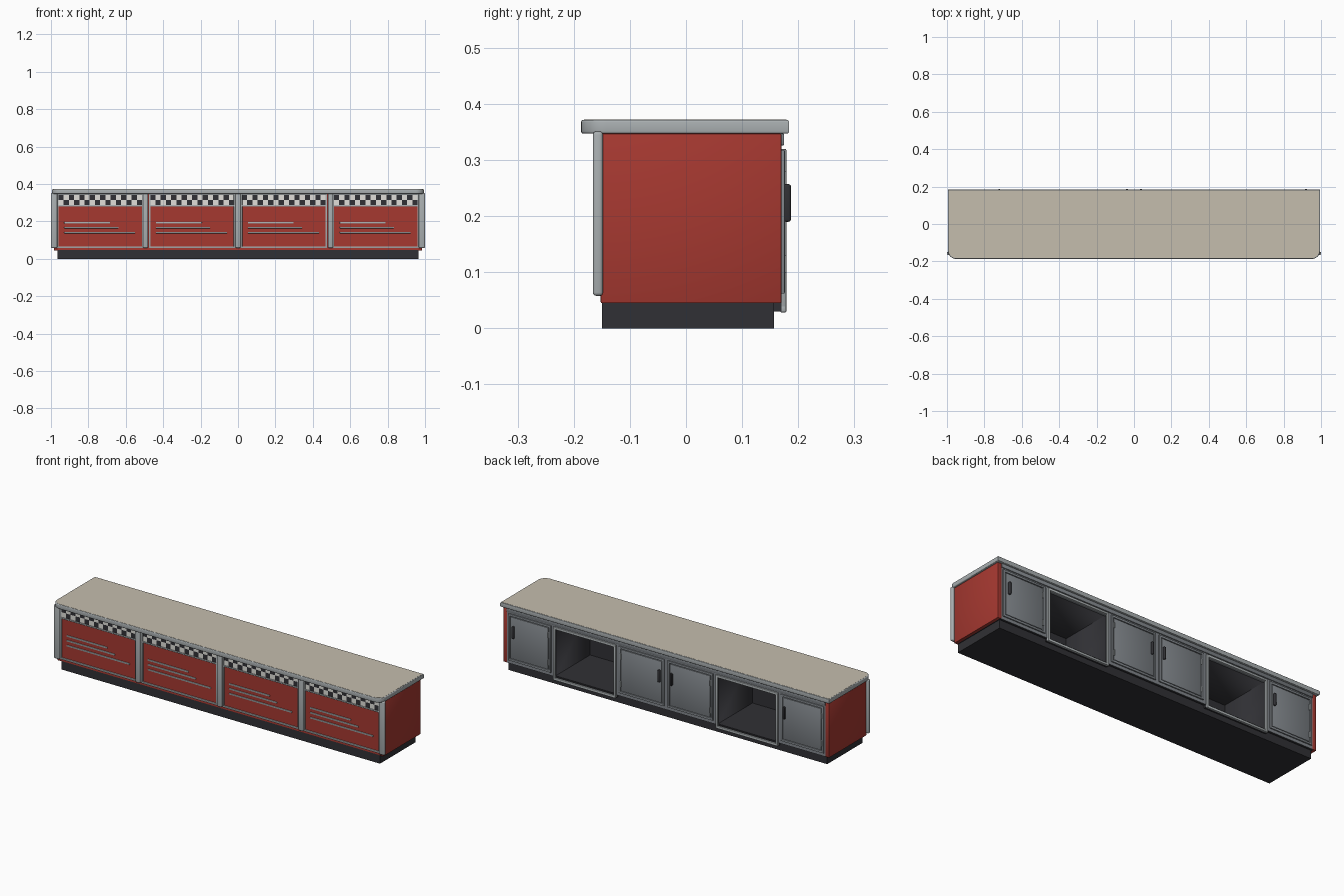
import bpy, bmesh, math
from mathutils import Matrix, Vector

if "Cube" in bpy.data.objects:
    bpy.data.objects.remove(bpy.data.objects["Cube"])


def mat(name, r, g, b):
    m = bpy.data.materials.new(name)
    m.diffuse_color = (r, g, b, 1)
    m.use_nodes = True
    m.node_tree.nodes["Principled BSDF"].inputs["Base Color"].default_value = m.diffuse_color
    return m


RED = mat("red", 0.38, 0.04, 0.03)
DARK = mat("dark", 0.03, 0.03, 0.035)
STEEL = mat("steel", 0.4, 0.43, 0.44)
GREY = mat("grey", 0.22, 0.24, 0.26)
CREAM = mat("cream", 0.56, 0.51, 0.42)
WHITE = mat("white", 0.75, 0.74, 0.7)


def finish(bm, name, *mats):
    me = bpy.data.meshes.new(name)
    bm.to_mesh(me)
    bm.free()
    ob = bpy.data.objects.new(name, me)
    bpy.context.collection.objects.link(ob)
    for m in mats:
        me.materials.append(m)
    if mats:
        me.shade_smooth()
        me.set_sharp_from_angle(angle=math.radians(35))
    return ob


def add_box(bm, x, y, z, bevel=0, seg=2):
    lo, hi = Vector((x[0], y[0], z[0])), Vector((x[1], y[1], z[1]))
    part = bmesh.new()
    bmesh.ops.create_cube(part, size=1, matrix=Matrix.Translation((lo + hi) / 2)
                          @ Matrix.Diagonal((*(hi - lo), 1)))
    if bevel:
        bmesh.ops.bevel(part, geom=part.edges[:], offset=bevel, segments=seg,
                        profile=0.5, affect='EDGES')
    tmp = bpy.data.meshes.new("tmp")
    part.to_mesh(tmp)
    part.free()
    bm.from_mesh(tmp)
    bpy.data.meshes.remove(tmp)


def box(name, m, x, y, z, bevel=0, seg=2):
    bm = bmesh.new()
    add_box(bm, x, y, z, bevel, seg)
    return finish(bm, name, m)


def frame(name, m, x, y, z, w, bevel=0.0015):
    # rectangular ring of four bars in the xz plane
    bm = bmesh.new()
    add_box(bm, (x[0], x[0] + w), y, z, bevel)
    add_box(bm, (x[1] - w, x[1]), y, z, bevel)
    add_box(bm, x, y, (z[0], z[0] + w), bevel)
    add_box(bm, x, y, (z[1] - w, z[1]), bevel)
    return finish(bm, name, m)


def slab(name, m, inset, z, bevel):
    # counter outline: rounded front corners, square back corners
    r, hx, yf, yb = 0.045 - inset, 0.995 - inset, -0.187 + inset, 0.184 - inset
    arc = [i * math.pi / 16 for i in range(9)]
    pts = [(hx, yb), (-hx, yb)]
    pts += [(-hx + r - r * math.cos(a), yf + r - r * math.sin(a)) for a in arc]
    pts += [(hx - r + r * math.sin(a), yf + r - r * math.cos(a)) for a in arc]
    bm = bmesh.new()
    f = bm.faces.new([bm.verts.new((px, py, z[0])) for px, py in pts])
    ext = bmesh.ops.extrude_face_region(bm, geom=[f])
    bmesh.ops.translate(bm, vec=(0, 0, z[1] - z[0]),
                        verts=[v for v in ext['geom'] if isinstance(v, bmesh.types.BMVert)])
    bmesh.ops.recalc_face_normals(bm, faces=bm.faces[:])
    if bevel:
        rim = [e for e in bm.edges if abs(e.verts[0].co.z - e.verts[1].co.z) < 1e-5]
        bmesh.ops.bevel(bm, geom=rim, offset=bevel, segments=3, profile=0.5, affect='EDGES')
    return finish(bm, name, m)


# Plinth, floor board and countertop
box("plinth", DARK, (-0.964, 0.964), (-0.15, 0.157), (0, 0.046))
box("floor_board", DARK, (-0.97, 0.97), (-0.145, 0.168), (0.045, 0.05))
slab("countertop_edge", STEEL, 0, (0.347, 0.3715), 0.004)
slab("countertop_surface", CREAM, 0.005, (0.365, 0.3722), 0)

# Red front and side panels
box("front_panel", RED, (-0.97, 0.97), (-0.15, -0.135), (0.046, 0.347))
for s, side in ((1, "right"), (-1, "left")):
    xs = sorted((s * 0.962, s * 0.985))
    box(side + "_side_panel", RED, xs, (-0.152, 0.17), (0.045, 0.347), 0.002)

# Front posts
for i, x in enumerate((-0.983, -0.494, 0, 0.494, 0.983)):
    w = 0.017 if abs(x) > 0.9 else 0.014
    box(f"front_post_{i}", STEEL, (x - w, x + w), (-0.166, -0.148), (0.058, 0.351), 0.006, 3)

# Four front bays: frame, checker band, trim rail and three stripes
for i in range(4):
    c = -0.7365 + i * 0.491
    x0, x1 = c - 0.2315, c + 0.2315
    frame(f"bay_frame_{i}", STEEL, (x0, x1), (-0.157, -0.148), (0.058, 0.349), 0.009)
    box(f"bay_rail_{i}", STEEL, (x0, x1), (-0.157, -0.148), (0.28, 0.288), 0.002)
    bm = bmesh.new()
    cols, a, dz = 16, x0 + 0.007, 0.028
    dx = (x1 - x0 - 0.014) / cols
    for col in range(cols):
        for row in range(2):
            n = len(bm.faces)
            u, v = a + col * dx, 0.287 + row * dz
            add_box(bm, (u, u + dx), (-0.153, -0.149), (v, v + dz))
            bm.faces.ensure_lookup_table()
            for f in bm.faces[n:]:
                f.material_index = (col + row) % 2
    finish(bm, f"checker_band_{i}", WHITE, DARK)
    for j, (z, length) in enumerate(((0.193, 0.245), (0.167, 0.29), (0.14, 0.38))):
        s0 = c - 0.193
        box(f"stripe_{i}_{j}", STEEL, (s0, s0 + length), (-0.155, -0.148),
            (z - 0.004, z + 0.004), 0.002)

# Grey back: uprights, with headers above the two open bays
for i, xs in enumerate(((-0.963, -0.675), (-0.305, 0.305), (0.675, 0.963))):
    box(f"back_panel_{i}", GREY, xs, (0.155, 0.17), (0.045, 0.347))
box("back_top_rail", GREY, (-0.963, 0.963), (0.155, 0.175), (0.326, 0.347), 0.002)

# Open bays: header, dark liner and frame
for s, side in ((1, "left"), (-1, "right")):
    xs = sorted((s * 0.302, s * 0.68))
    box(side + "_bay_header", GREY, xs, (0.155, 0.17), (0.308, 0.347))
    bm = bmesh.new()
    xi = (xs[0] + 0.009, xs[1] - 0.009)
    add_box(bm, xi, (-0.13, 0.17), (0.042, 0.31))
    bmesh.ops.delete(bm, geom=[f for f in bm.faces if f.normal.y > 0.5], context='FACES')
    bmesh.ops.reverse_faces(bm, faces=bm.faces[:])
    liner = finish(bm, side + "_bay_liner", DARK)
    sol = liner.modifiers.new("thickness", 'SOLIDIFY')
    sol.thickness, sol.offset = 0.003, -1
    frame(side + "_bay_frame", STEEL, xs, (0.168, 0.179), (0.028, 0.32), 0.014, 0.003)
    box(side + "_bay_sill", DARK, xs, (0.155, 0.17), (0.03, 0.045))

# Doors: outer frame, raised leaf with border, handle, hinges
for i, (x0, x1, hx) in enumerate(((0.695, 0.955, 0.92), (0.01, 0.285, 0.037),
                                  (-0.285, -0.01, -0.037), (-0.955, -0.695, -0.72))):
    frame(f"door_border_{i}", GREY, (x0, x1), (0.168, 0.176), (0.062, 0.318), 0.012)
    box(f"door_leaf_{i}", GREY, (x0 + 0.016, x1 - 0.016), (0.166, 0.1745), (0.077, 0.303), 0.002)
    box(f"door_handle_{i}", DARK, (hx - 0.006, hx + 0.006), (0.173, 0.187),
        (0.19, 0.257), 0.004, 3)
    hinge = x0 + 0.014 if hx > (x0 + x1) / 2 else x1 - 0.014
    for z in (0.115, 0.265):
        bm = bmesh.new()
        bmesh.ops.create_cone(bm, cap_ends=True, segments=12, radius1=0.004, radius2=0.004,
                              depth=0.03, matrix=Matrix.Translation((hinge, 0.175, z)))
        finish(bm, f"door_hinge_{i}", STEEL)
